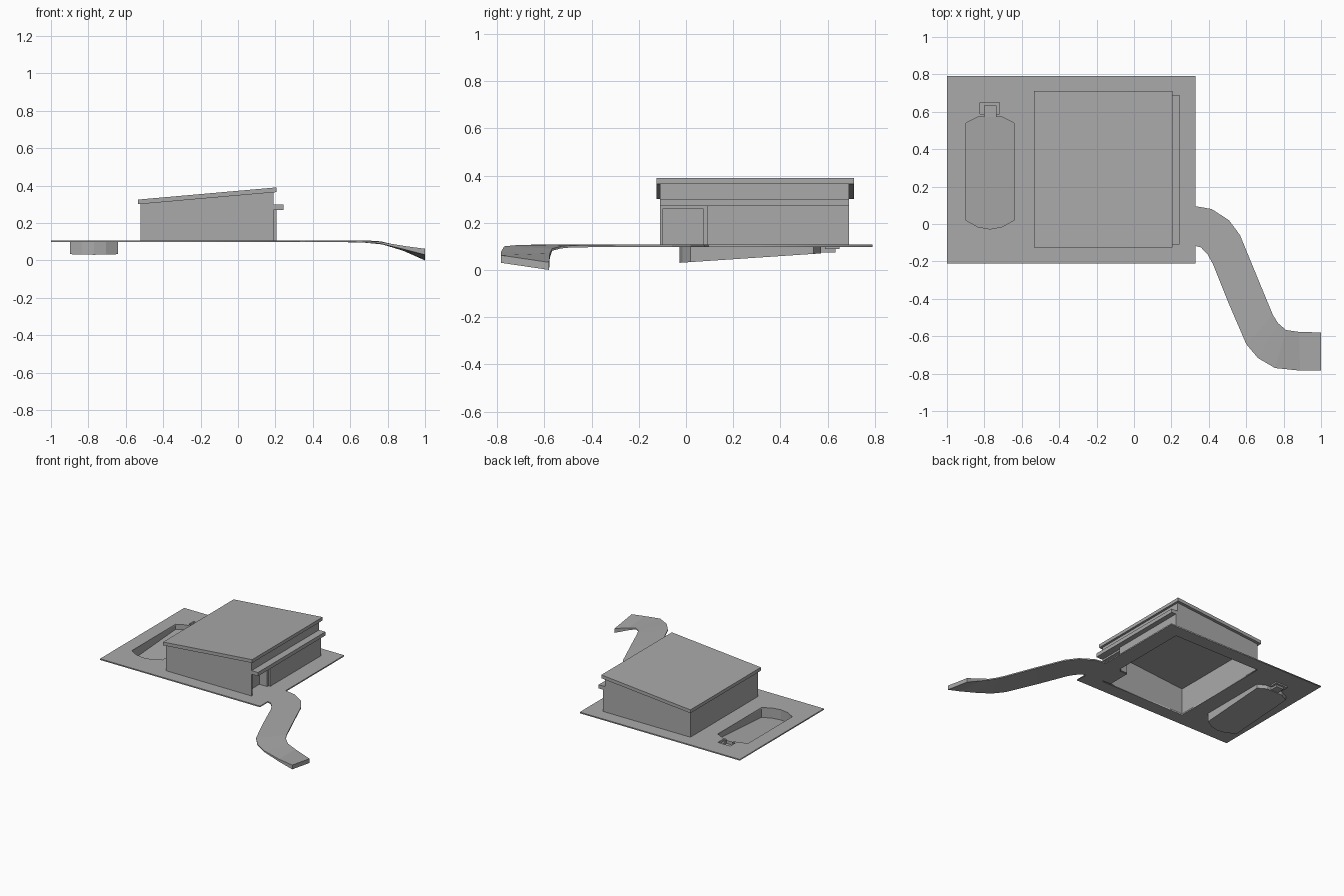
import bpy, bmesh

if "Cube" in bpy.data.objects:
    bpy.data.objects.remove(bpy.data.objects["Cube"])

concrete = bpy.data.materials.new("light grey")
concrete.diffuse_color = (0.4, 0.4, 0.4, 1)
concrete.use_nodes = True
concrete.node_tree.nodes["Principled BSDF"].inputs["Base Color"].default_value = concrete.diffuse_color
TOP, BOTTOM = 0.107, 0.098           # ground slab heights


def finish(name, bm):
    bmesh.ops.recalc_face_normals(bm, faces=bm.faces)
    mesh = bpy.data.meshes.new(name)
    bm.to_mesh(mesh)
    bm.free()
    mesh.materials.append(concrete)
    ob = bpy.data.objects.new(name, mesh)
    bpy.context.collection.objects.link(ob)
    return ob


def prism(name, outline, y0, y1):
    """Solid made by running an x-z outline along y."""
    bm = bmesh.new()
    ends = [[bm.verts.new((x, y, z)) for x, z in outline] for y in (y0, y1)]
    bm.faces.new(ends[0])
    bm.faces.new(ends[1])
    n = len(outline)
    for i in range(n):
        j = (i + 1) % n
        bm.faces.new((ends[0][i], ends[0][j], ends[1][j], ends[1][i]))
    return finish(name, bm)


def walls(bm, plan, low, high, closed=True):
    """Upright faces along a plan; low and high give z from (x, y)."""
    lo = [bm.verts.new((x, y, low(x, y))) for x, y in plan]
    hi = [bm.verts.new((x, y, high(x, y))) for x, y in plan]
    n = len(plan)
    for i in range(n if closed else n - 1):
        j = (i + 1) % n
        bm.faces.new((lo[i], lo[j], hi[j], hi[i]))
    return lo, hi


def flat(z):
    return lambda x, y: z


def roof_under(x, y=0):
    return 0.30 + (x + 0.535) / 0.74 * 0.065


# Plans
pool = [(-0.898, 0.54), (-0.898, 0.02), (-0.835, -0.015), (-0.77, -0.027),
        (-0.705, -0.015), (-0.642, 0.02), (-0.642, 0.54), (-0.705, 0.572),
        (-0.738, 0.572), (-0.80, 0.572), (-0.835, 0.572)]
steps_outer = [(-0.738, 0.572), (-0.738, 0.588), (-0.72, 0.588), (-0.72, 0.65),
               (-0.823, 0.65), (-0.823, 0.588), (-0.80, 0.588), (-0.80, 0.572)]
steps_inner = [(-0.738, 0.588), (-0.738, 0.634), (-0.80, 0.634), (-0.80, 0.588)]
entry = [(0.19, -0.11), (0.19, -0.10), (0.125, -0.10), (0.125, 0.075), (0.19, 0.075),
         (0.19, 0.09), (0.205, 0.09), (0.205, 0.69), (0.19, 0.69)]
house = [(-0.52, 0.69), (-0.52, -0.11)] + entry

# Ground slab with openings for the pool, steps and house
crv = bpy.data.curves.new("ground_outline", 'CURVE')
crv.dimensions = '2D'
crv.fill_mode = 'BOTH'
crv.extrude = (TOP - BOTTOM) / 2
lot = [(-1, -0.21), (0.33, -0.21), (0.33, 0.79), (-1, 0.79)]
for loop in (lot, pool[:8] + steps_outer + pool[10:], house):
    spline = crv.splines.new('POLY')
    pts = [p for i, p in enumerate(loop) if p != loop[i - 1]]
    spline.points.add(len(pts) - 1)
    for pt, (x, y) in zip(spline.points, pts):
        pt.co = (x, y, 0, 1)
    spline.use_cyclic_u = True
outline = bpy.data.objects.new("ground_outline", crv)
bpy.context.collection.objects.link(outline)
bpy.context.view_layer.update()
mesh = bpy.data.meshes.new_from_object(outline)
bpy.data.objects.remove(outline)
bm = bmesh.new()
bm.from_mesh(mesh)
bmesh.ops.remove_doubles(bm, verts=bm.verts, dist=1e-5)
bmesh.ops.translate(bm, verts=bm.verts, vec=(0, 0, (TOP + BOTTOM) / 2))
slab = finish("ground_slab", bm)
slab.data.materials.clear()
slab.data.materials.append(concrete)
for p in slab.data.polygons:
    p.material_index = 0

# Pool basin with a sloping floor, open towards the steps
bm = bmesh.new()
lo, hi = walls(bm, pool, lambda x, y: 0.03 + (y + 0.027) / 0.599 * 0.04, flat(BOTTOM))
bm.faces.new(lo)
finish("pool_basin", bm)

# Pool steps: outer ledge and lower inner step
bm = bmesh.new()
lo, hi = walls(bm, steps_outer, flat(0.088), flat(BOTTOM), closed=False)
ledge = [bm.verts.new((x, y, 0.088)) for x, y in steps_inner]
o = lo
for f in ((o[1], o[2], o[3], ledge[1], ledge[0]), (o[3], o[4], ledge[2], ledge[1]),
          (o[4], o[5], o[6], ledge[3], ledge[2])):
    bm.faces.new(f)
plan = [(-0.738, 0.572)] + steps_inner + [(-0.80, 0.572)]
lo, hi = walls(bm, plan, flat(0.074), flat(0.088), closed=False)
bm.faces.new(lo)
finish("pool_steps", bm)

# House shell: tall walls, then the lower right side with its entry alcove
bm = bmesh.new()
walls(bm, [(0.19, 0.69), (-0.52, 0.69), (-0.52, -0.11), (0.19, -0.11)],
      flat(BOTTOM), roof_under, closed=False)
walls(bm, entry, flat(BOTTOM), flat(0.27), closed=False)
walls(bm, [(0.19, -0.11), (0.19, 0.69)], flat(0.27), roof_under, closed=False)
finish("house_walls", bm)
prism("alcove_ceiling", [(0.125, 0.257), (0.19, 0.257), (0.19, 0.27), (0.125, 0.27)],
      -0.105, 0.085)

# Canopy along the right side and the sloping roof
prism("canopy", [(0.19, 0.27), (0.243, 0.27), (0.243, 0.298), (0.19, 0.298)], -0.11, 0.69)
prism("roof", [(-0.535, 0.30), (0.205, 0.365), (0.205, 0.39), (-0.535, 0.325)], -0.125, 0.712)

# Driveway: x, y, top z along each edge, dipping towards the street
far = [(0.33, 0.095, TOP), (0.415, 0.08, TOP), (0.508, 0.02, TOP), (0.567, -0.06, TOP),
       (0.652, -0.267, TOP), (0.743, -0.487, 0.104), (0.77, -0.53, 0.1),
       (0.813, -0.567, 0.09), (0.882, -0.577, 0.07), (1, -0.58, 0.032)]
near = [(0.33, -0.118, TOP), (0.358, -0.125, TOP), (0.395, -0.165, TOP),
        (0.422, -0.214, TOP), (0.503, -0.417, TOP), (0.6, -0.642, TOP),
        (0.663, -0.717, 0.105), (0.754, -0.77, 0.1), (0.888, -0.784, 0.077),
        (1, -0.784, 0.062)]
bm = bmesh.new()
rings = []
for i, (a, b) in enumerate(zip(far, near)):
    t = {8: 0.018, 9: 0.032}.get(i, TOP - BOTTOM)
    rings.append([bm.verts.new(c) for c in (a, b, (b[0], b[1], b[2] - t),
                                            (a[0], a[1], a[2] - t))])
for r, s in zip(rings, rings[1:]):
    for k in range(4):
        m = (k + 1) % 4
        bm.faces.new((r[k], r[m], s[m], s[k]))
bm.faces.new(rings[-1])
finish("driveway", bm)
